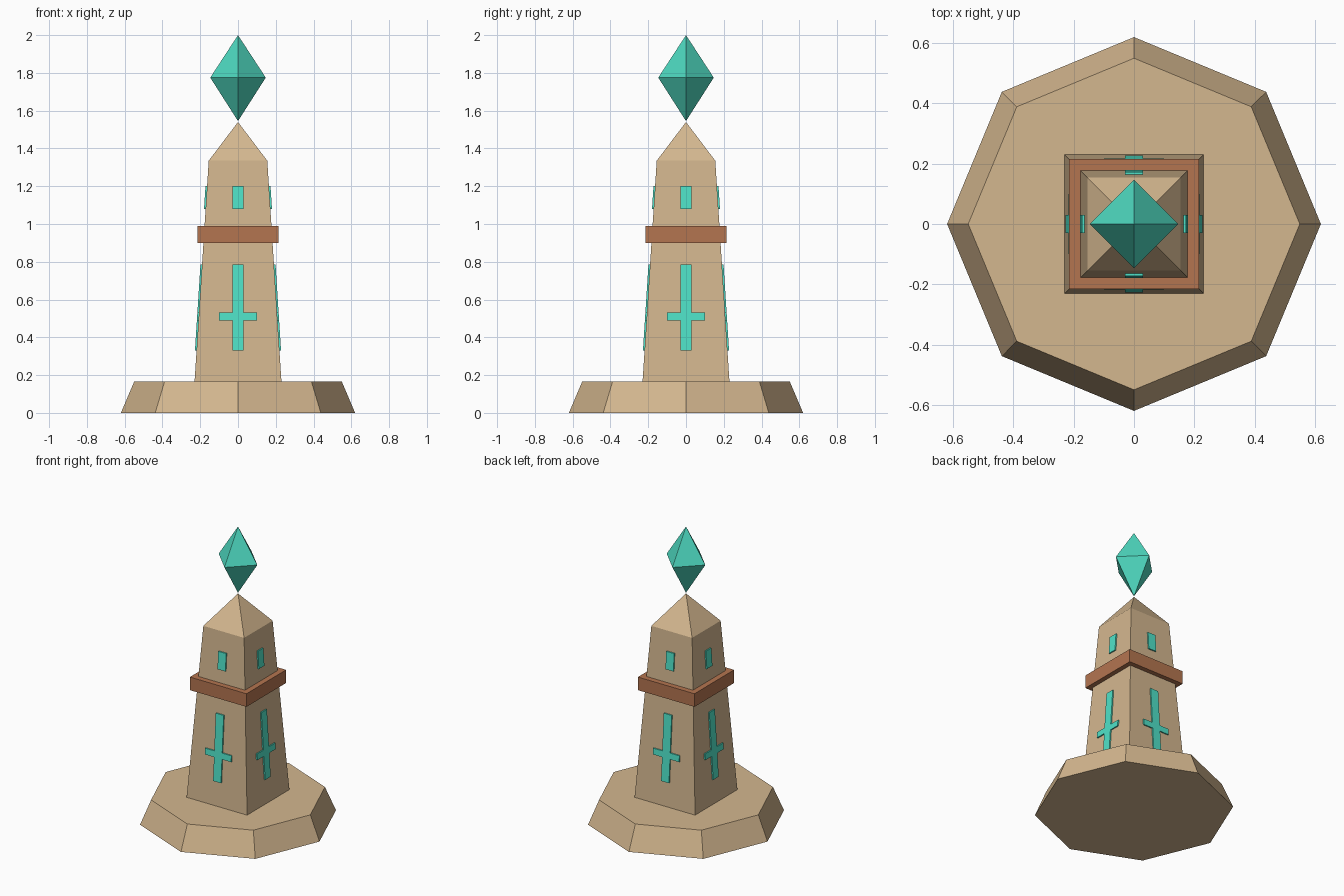
import bpy, bmesh
from math import pi, sin, cos, sqrt
from mathutils import Vector, Matrix

if "Cube" in bpy.data.objects:
    bpy.data.objects.remove(bpy.data.objects["Cube"], do_unlink=True)


def material(name, rgb):
    linear = [((c / 255 + 0.055) / 1.055) ** 2.4 for c in rgb] + [1]
    mat = bpy.data.materials.new(name)
    mat.use_nodes = True
    mat.diffuse_color = linear
    shader = next(n for n in mat.node_tree.nodes if n.type == "BSDF_PRINCIPLED")
    shader.inputs["Base Color"].default_value = linear
    return mat


def finish(bm, name, mat):
    bmesh.ops.recalc_face_normals(bm, faces=bm.faces[:])
    mesh = bpy.data.meshes.new(name)
    bm.to_mesh(mesh)
    bm.free()
    mesh.materials.append(mat)
    obj = bpy.data.objects.new(name, mesh)
    bpy.context.collection.objects.link(obj)
    return obj


def stack(name, mat, sides, profile, phase=0.0):
    """Faceted solid from (radius, z) rings; a zero radius makes a point."""
    bm = bmesh.new()
    rings = []
    for r, z in profile:
        if r == 0:
            rings.append([bm.verts.new((0, 0, z))] * sides)
        else:
            angles = [phase + 2 * pi * i / sides for i in range(sides)]
            rings.append([bm.verts.new((r * cos(a), r * sin(a), z)) for a in angles])
    for low, high in zip(rings, rings[1:]):
        for i in range(sides):
            j = (i + 1) % sides
            corners = dict.fromkeys((low[i], low[j], high[j], high[i]))
            bm.faces.new(list(corners))
    for ring, (r, z) in ((rings[0], profile[0]), (rings[-1], profile[-1])):
        if r:
            bm.faces.new(ring)
    return finish(bm, name, mat)


stone = material("sandstone", (212, 183, 143))
clay = material("terracotta", (180, 117, 80))
gem = material("turquoise_crystal", (78, 216, 191))
glow = material("turquoise_rune", (79, 226, 200))

# Tower dimensions: half widths and heights
BASE_TOP, EAVES, APEX = 0.165, 1.335, 1.54
WIDE, NARROW = 0.23, 0.155
DIAG = sqrt(2)

# Stone body
stack("plinth", stone, 8, [(0.62, 0), (0.55, BASE_TOP)])
stack("tower", stone, 4,
      [(WIDE * DIAG, BASE_TOP), (NARROW * DIAG, EAVES), (0, APEX)], pi / 4)
stack("band", clay, 4, [(0.215 * DIAG, 0.9), (0.215 * DIAG, 0.99)], pi / 4)

# Floating crystal
stack("crystal", gem, 4, [(0, 1.545), (0.147, 1.775), (0, 2.0)])


def wall(z):
    return WIDE + (NARROW - WIDE) * (z - BASE_TOP) / (EAVES - BASE_TOP)


def rune(name, outline, turn):
    """Thin plate following the sloping wall; the outline is (x, z)."""
    bm = bmesh.new()
    face = bm.faces.new([bm.verts.new((x, 0.001 - wall(z), z)) for x, z in outline])
    result = bmesh.ops.extrude_face_region(bm, geom=[face], use_keep_orig=True)
    moved = [v for v in result["geom"] if isinstance(v, bmesh.types.BMVert)]
    bmesh.ops.translate(bm, verts=moved, vec=Vector((0, -0.0095, 0)))
    bmesh.ops.rotate(bm, verts=bm.verts[:], matrix=Matrix.Rotation(turn, 3, "Z"))
    return finish(bm, name, glow)


# Runes on all four walls
half_cross = [(0.03, 0.33), (0.03, 0.49), (0.1, 0.49), (0.1, 0.532),
              (0.03, 0.532), (0.03, 0.785)]
half_window = [(0.03, 1.08), (0.03, 1.2)]
for i, side in enumerate(("front", "left", "back", "right")):
    for label, half in (("cross_rune", half_cross), ("window_rune", half_window)):
        outline = half + [(-x, z) for x, z in reversed(half)]
        rune(f"{side}_{label}", outline, i * pi / 2)
